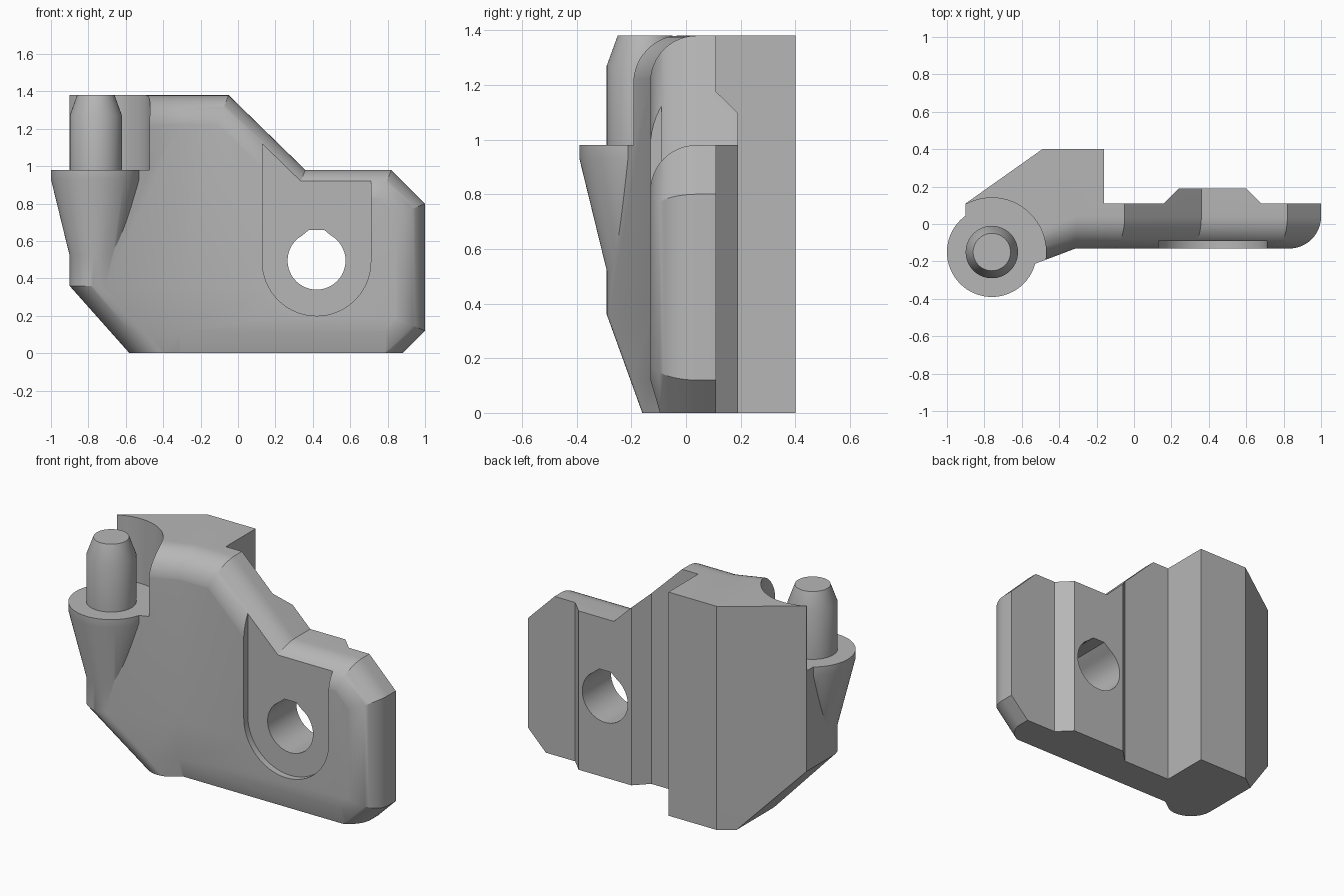
import bpy, bmesh, math
from mathutils import Vector

cube = bpy.data.objects.get("Cube")
if cube:
    bpy.data.objects.remove(cube, do_unlink=True)

grey = bpy.data.materials.new("matte grey")
grey.use_nodes = True
grey.diffuse_color = (0.47, 0.47, 0.47, 1)
grey.node_tree.nodes["Principled BSDF"].inputs["Base Color"].default_value = (0.47, 0.47, 0.47, 1)

PIN = (-0.76, -0.15)          # axis of the hinge pin


def loft(name, rings):
    """Closed solid through equal-length rings of points."""
    bm = bmesh.new()
    loops = [[bm.verts.new(p) for p in ring] for ring in rings]
    n = len(loops[0])
    for a, b in zip(loops, loops[1:]):
        for i in range(n):
            j = (i + 1) % n
            bm.faces.new((a[i], a[j], b[j], b[i]))
    bm.faces.new(loops[0])
    bm.faces.new(loops[-1])
    bmesh.ops.recalc_face_normals(bm, faces=bm.faces)
    mesh = bpy.data.meshes.new(name)
    bm.to_mesh(mesh)
    bm.free()
    mesh.materials.append(grey)
    obj = bpy.data.objects.new(name, mesh)
    bpy.context.collection.objects.link(obj)
    return obj


def turned(name, profile, n=64):
    """Round part about the pin axis from (radius, z) pairs."""
    return loft(name, [[(PIN[0] + r * math.cos(math.tau * i / n),
                         PIN[1] + r * math.sin(math.tau * i / n), z)
                        for i in range(n)] for r, z in profile])


def extrude_y(name, outline, y0, y1):
    return loft(name, [[(x, y, z) for x, z in outline] for y in (y0, y1)])


def combine(target, tool, operation):
    mod = target.modifiers.new("combine", 'BOOLEAN')
    mod.operation, mod.solver, mod.object = operation, 'EXACT', tool
    bpy.context.view_layer.objects.active = target
    bpy.ops.object.modifier_apply(modifier=mod.name)
    bpy.data.objects.remove(tool, do_unlink=True)


def body_section(z):
    """Plan outline; the hinge post leans inward near the bottom."""
    s = max(0, (0.36 - z) / 0.36)
    front = -0.13 + 0.035 * max(0, (0.12 - z) / 0.12)
    cx, cy = PIN[0] + 0.32 * s, PIN[1] + 0.13 * s
    pts = [(cx - 0.14, 0.11 + 0.226 * s)]
    for i in range(17):
        a = math.radians(180 + 111 * i / 16)
        pts.append((cx + 0.14 * math.cos(a), cy + 0.14 * math.sin(a)))
    pts += [(-0.31, front), (1.05, front), (1.05, 0.11), (0.68, 0.11), (0.6, 0.19),
            (0.24, 0.19), (0.16, 0.11), (-0.16, 0.11), (-0.16, 0.4), (-0.49, 0.4)]
    return [(x, y, z) for x, y in pts]


# Front silhouette, with the edges 2 to 8 rounded over
SIDE = [Vector(p) for p in [(-1.3, -0.1), (-0.31, -0.1), (0.78, -0.1), (1, 0.12), (1, 0.8),
                            (0.82, 0.98), (0.36, 0.98), (-0.05, 1.38), (-0.31, 1.38), (-1.3, 1.38)]]


def inset(d):
    out, n = [], len(SIDE)
    lines = []
    for i in range(n):
        e = (SIDE[(i + 1) % n] - SIDE[i]).normalized()
        lines.append((Vector((-e.y, e.x)), d if 2 <= i <= 8 else 0))
    for i, p in enumerate(SIDE):
        (a, da), (b, db) = lines[i - 1], lines[i]
        det = a.x * b.y - a.y * b.x
        if abs(det) < 1e-4:
            out.append(p + a * da)
        else:
            out.append(p + Vector(((da * b.y - db * a.y) / det, (a.x * db - b.x * da) / det)))
    return out


def silhouette_ring(d, y):
    return [(p.x, y - 0.375 * max(0, -0.31 - p.x), p.y) for p in inset(d)]


# Main body trimmed by the rounded silhouette
bracket = loft("hinge_bracket", [body_section(z) for z in (0, 0.12, 0.36, 1.5)])
R = 0.17
rings = [silhouette_ring(0, 0.8)]
for i in range(13):
    t = math.pi / 2 * i / 12
    rings.append(silhouette_ring(R * (1 - math.cos(t)), -0.131 + R * (1 - math.sin(t))))
combine(bracket, loft("silhouette", rings), 'INTERSECT')

# Flared collar, clearance around the pin, then the pin
combine(bracket, turned("collar", [(0.135, 0.5), (0.24, 0.93), (0.24, 1.0)]), 'UNION')
combine(bracket, turned("pin_clearance", [(0.29, 0.98), (0.29, 1.6)]), 'DIFFERENCE')
combine(bracket, turned("pin", [(0.14, 0.9), (0.14, 1.27), (0.1, 1.38)]), 'UNION')

# Shallow U-shaped recess open at the top
U = [(0.42 + 0.29 * math.cos(a), 0.49 + 0.29 * math.sin(a))
     for a in (math.pi + math.pi * i / 32 for i in range(33))]
combine(bracket, extrude_y("recess", U + [(0.71, 1.6), (0.13, 1.6)], -0.5, -0.09), 'DIFFERENCE')

# Screw hole with a small flat crown
hole = [(0.42 + 0.155 * math.cos(a), 0.495 + 0.155 * math.sin(a))
        for a in (math.radians(120 + 300 * i / 40) for i in range(41))]
combine(bracket, extrude_y("hole", hole + [(0.46, 0.66), (0.38, 0.66)], -0.5, 0.6), 'DIFFERENCE')

# Smooth curves, sharp edges
bpy.ops.object.select_all(action='DESELECT')
bracket.select_set(True)
bpy.context.view_layer.objects.active = bracket
bpy.ops.object.shade_smooth_by_angle(angle=math.radians(25))
